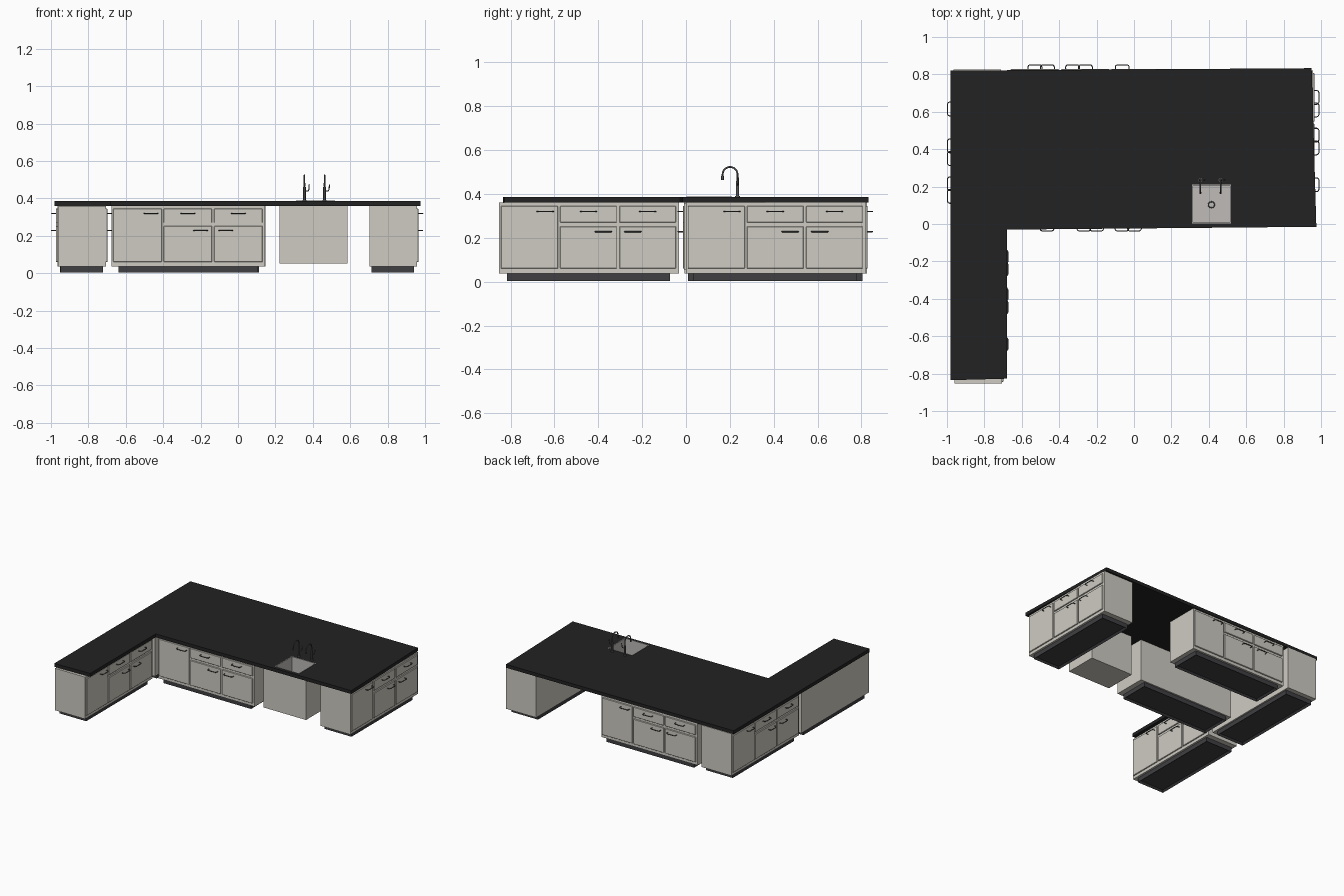
import bpy, bmesh
from math import pi, cos, sin
from mathutils import Matrix, Vector

if "Cube" in bpy.data.objects:
    bpy.data.objects.remove(bpy.data.objects["Cube"])


def material(name, rgb):
    m = bpy.data.materials.new(name)
    m.diffuse_color = (*rgb, 1)
    m.use_nodes = True
    m.node_tree.nodes["Principled BSDF"].inputs["Base Color"].default_value = m.diffuse_color
    return m


CREAM = material("cream_paint", (0.62, 0.60, 0.54))
BLACK = material("black_stone", (0.016, 0.016, 0.016))
DARK = material("dark_plinth", (0.05, 0.05, 0.055))
STEEL = material("dark_metal", (0.09, 0.09, 0.095))
BASIN = material("basin_grey", (0.52, 0.50, 0.48))


def add(name, bm, mat, matrix=Matrix()):
    me = bpy.data.meshes.new(name)
    bmesh.ops.recalc_face_normals(bm, faces=bm.faces)
    bm.to_mesh(me)
    bm.free()
    if mat:
        me.materials.append(mat)
    ob = bpy.data.objects.new(name, me)
    ob.matrix_world = matrix
    bpy.context.collection.objects.link(ob)
    return ob


def box_bm(lo, hi):
    lo, hi = Vector(lo), Vector(hi)
    bm = bmesh.new()
    bmesh.ops.create_cube(bm, size=1)
    for v in bm.verts:
        v.co = Vector((lo[i] + (v.co[i] + 0.5) * (hi[i] - lo[i]) for i in range(3)))
    return bm


def box(name, lo, hi, mat, matrix=Matrix(), bevel=0):
    ob = add(name, box_bm(lo, hi), mat, matrix)
    if bevel:
        mod = ob.modifiers.new("bevel", "BEVEL")
        mod.width, mod.segments = bevel, 1
    return ob


def tube_data(name, pts, radius, mat):
    cu = bpy.data.curves.new(name, "CURVE")
    cu.dimensions = "3D"
    cu.bevel_depth, cu.bevel_resolution, cu.use_fill_caps = radius, 2, True
    sp = cu.splines.new("POLY")
    sp.points.add(len(pts) - 1)
    for p, co in zip(sp.points, pts):
        p.co = (*co, 1)
    cu.materials.append(mat)
    return cu


def place(name, data, matrix):
    ob = bpy.data.objects.new(name, data)
    ob.matrix_world = matrix
    bpy.context.collection.objects.link(ob)


# shared bow handle, sticking out towards local -y
half = [(0.037, 0, 0), (0.037, -0.014, 0), (0.034, -0.021, 0), (0.027, -0.025, 0)]
HANDLE = tube_data("handle_curve", half + [(-x, y, z) for x, y, z in reversed(half)], 0.0028, STEEL)

DEPTH, WIDTH = 0.255, 0.82


def cabinet(name, x, y, angle):
    m = Matrix.Translation((x, y, 0)) @ Matrix.Rotation(angle, 4, "Z")
    box(name + "_body", (0, 0, 0.037), (WIDTH, DEPTH, 0.36), CREAM, m)
    # plinth with recessed underside
    bm = box_bm((0.035, 0.015, 0.003), (WIDTH - 0.04, DEPTH - 0.012, 0.037))
    bm.faces.ensure_lookup_table()
    bottom = min(bm.faces, key=lambda f: f.calc_center_median().z)
    bmesh.ops.inset_region(bm, faces=[bottom], thickness=0.02)
    for v in bottom.verts:
        v.co.z += 0.012
    add(name + "_plinth", bm, DARK, m)
    # fronts: x range, z range, handle position
    fronts = [("tall_door", 0.008, 0.268, 0.06, 0.345, 0.21, 0.32)]
    for i, (a, b, hx) in enumerate([(0.278, 0.536, 0.475), (0.548, 0.806, 0.61)]):
        fronts.append((f"drawer_{i}", a, b, 0.27, 0.345, (a + b) / 2, 0.32))
        fronts.append((f"door_{i}", a, b, 0.06, 0.252, hx, 0.228))
    for part, a, b, z0, z1, hx, hz in fronts:
        box(f"{name}_{part}", (a, -0.008, z0), (b, 0.002, z1), CREAM, m, 0.002)
        place(f"{name}_{part}_handle", HANDLE, m @ Matrix.Translation((hx, -0.006, hz)))


cabinet("leg_cabinet", -0.706, -0.852, pi / 2)
cabinet("front_cabinet", -0.675, -0.006, 0)
cabinet("right_cabinet", 0.957, 0.0, pi / 2)
cabinet("back_cabinet", 0.147, 0.82, pi)
cabinet("left_cabinet", -0.966, 0.825, -pi / 2)

# slightly out-of-square L-shaped countertop
outline = [(-0.98, -0.835), (-0.68, -0.827), (-0.68, -0.03),
           (0.975, -0.015), (0.95, 0.833), (-0.98, 0.82)]
bm = bmesh.new()
face = bm.faces.new([bm.verts.new((x, y, 0.36)) for x, y in outline])
top = bmesh.ops.extrude_face_region(bm, geom=[face])
for v in top["geom"]:
    if isinstance(v, bmesh.types.BMVert):
        v.co.z = 0.386
counter = add("countertop", bm, BLACK)

# sink housing, opened together with the counter
housing = box("sink_housing", (0.222, -0.008, 0.053), (0.585, 0.24, 0.3599), CREAM)
SX0, SX1, SY0, SY1 = 0.31, 0.518, 0.003, 0.21
cutter = box("sink_cutter", (SX0, SY0, 0.26), (SX1, SY1, 0.5), None)
cutter.hide_render = True
cutter.hide_viewport = True
for ob in (counter, housing):
    mod = ob.modifiers.new("sink_hole", "BOOLEAN")
    mod.operation, mod.object, mod.solver = "DIFFERENCE", cutter, "EXACT"

# open basin with a thin wall
bm = box_bm((SX0, SY0, 0.262), (SX1, SY1, 0.388))
lid = max(bm.faces, key=lambda f: f.calc_center_median().z)
bmesh.ops.delete(bm, geom=[lid], context="FACES_ONLY")
basin = add("sink_basin", bm, BASIN)
wall = basin.modifiers.new("wall", "SOLIDIFY")
wall.thickness, wall.offset = 0.006, -1

# drain ring
CX, CY = (SX0 + SX1) / 2, 0.103
ring = [(0.016 * cos(i * pi / 12), 0.016 * sin(i * pi / 12), 0) for i in range(24)]
drain = tube_data("drain_curve", ring, 0.003, STEEL)
drain.splines[0].use_cyclic_u = True
place("drain_ring", drain, Matrix.Translation((CX, CY, 0.269)))


def cylinder(name, x, y, z0, z1, r, mat):
    bm = bmesh.new()
    bmesh.ops.create_cone(bm, cap_ends=True, segments=20, radius1=r, radius2=r, depth=z1 - z0,
                          matrix=Matrix.Translation((x, y, (z0 + z1) / 2)))
    add(name, bm, mat)


# pair of gooseneck taps
arc = [(0, -0.034 + 0.034 * cos(t * pi / 12), 0.489 + 0.034 * sin(t * pi / 12)) for t in range(13)]
NECK = tube_data("neck_curve", [(0, 0, 0.386)] + arc + [(0, -0.069, 0.478)], 0.0042, STEEL)
LEVER = tube_data("lever_curve", [(0, 0, 0.44), (0.02, 0, 0.44), (0.024, 0.002, 0.448),
                                  (0.026, 0.004, 0.475)], 0.003, STEEL)
for i, x in enumerate((0.355, 0.463)):
    at = Matrix.Translation((x, 0.235, 0))
    place(f"tap_neck_{i}", NECK, at)
    place(f"tap_lever_{i}", LEVER, at)
    cylinder(f"tap_flange_{i}", x, 0.235, 0.386, 0.391, 0.011, STEEL)
    cylinder(f"tap_body_{i}", x, 0.235, 0.39, 0.46, 0.0075, STEEL)
    cylinder(f"tap_nozzle_{i}", x, 0.1665, 0.464, 0.481, 0.006, STEEL)
